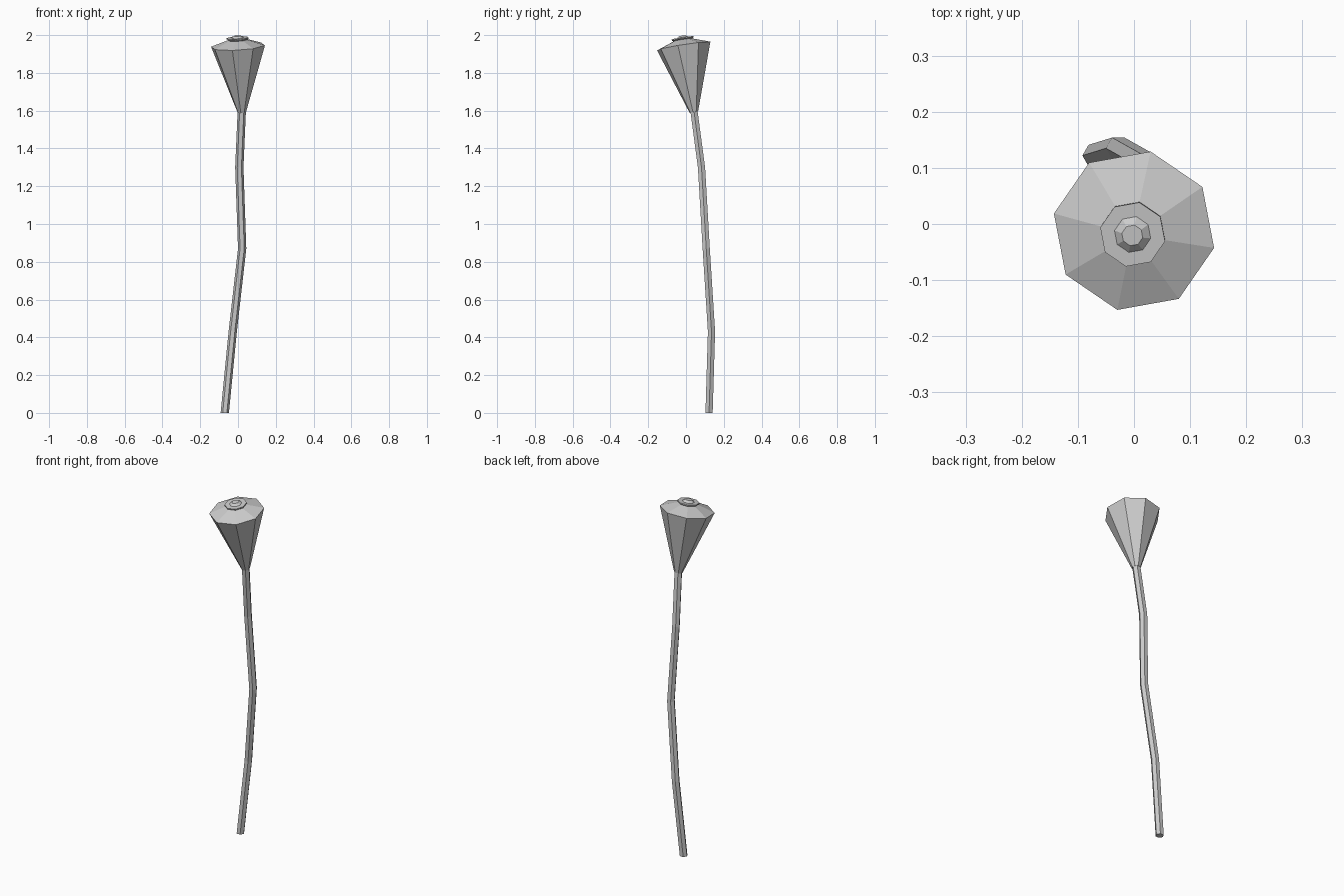
import bpy, bmesh, math
from mathutils import Vector

if "Cube" in bpy.data.objects:
    bpy.data.objects.remove(bpy.data.objects["Cube"])


def loft(name, rings):
    """Skin a list of vertex rings, capping both ends."""
    bm = bmesh.new()
    loops = [[bm.verts.new(p) for p in ring] for ring in rings]
    n = len(loops[0])
    for a, b in zip(loops, loops[1:]):
        for i in range(n):
            j = (i + 1) % n
            bm.faces.new((a[i], a[j], b[j], b[i]))
    bm.faces.new(loops[0][::-1])
    bm.faces.new(loops[-1])
    bmesh.ops.recalc_face_normals(bm, faces=bm.faces[:])
    mesh = bpy.data.meshes.new(name)
    bm.to_mesh(mesh)
    bm.free()
    obj = bpy.data.objects.new(name, mesh)
    bpy.context.collection.objects.link(obj)
    return obj


def ring(centre, radius, sides, phase=0.0, axis=Vector((0, 0, 1))):
    """Regular polygon around a centre, facing along axis."""
    turn = Vector((0, 0, 1)).rotation_difference(axis)
    angles = [math.radians(phase) + math.tau * i / sides for i in range(sides)]
    return [Vector(centre) + turn @ Vector((radius * math.cos(a), radius * math.sin(a), 0))
            for a in angles]


# Crooked six-sided stem
stem_path = [(-0.07, 0.122, 0), (-0.028, 0.135, 0.43), (0.022, 0.107, 0.87),
             (0.007, 0.082, 1.30), (0.02, 0.042, 1.60)]
loft("stem", [ring(p, 0.022, 6) for p in stem_path])

# Tilted eight-sided head: (distance along axis from rim, radius)
rim = Vector((0, -0.012, 1.942))
axis = (rim - Vector((0.02, 0.042, 1.59))).normalized()


def head_part(name, profile):
    return loft(name, [ring(rim + axis * t, r, 8, -12, axis) for t, r in profile])


# Seed pod cone with its sloping lid
head_part("pod", [(-0.355, 0.023), (0, 0.146), (0.034, 0.048)])
# Crown disc with a small raised knob
head_part("crown", [(0.03, 0.048), (0.038, 0.059), (0.044, 0.059),
                    (0.044, 0.033), (0.055, 0.019)])
